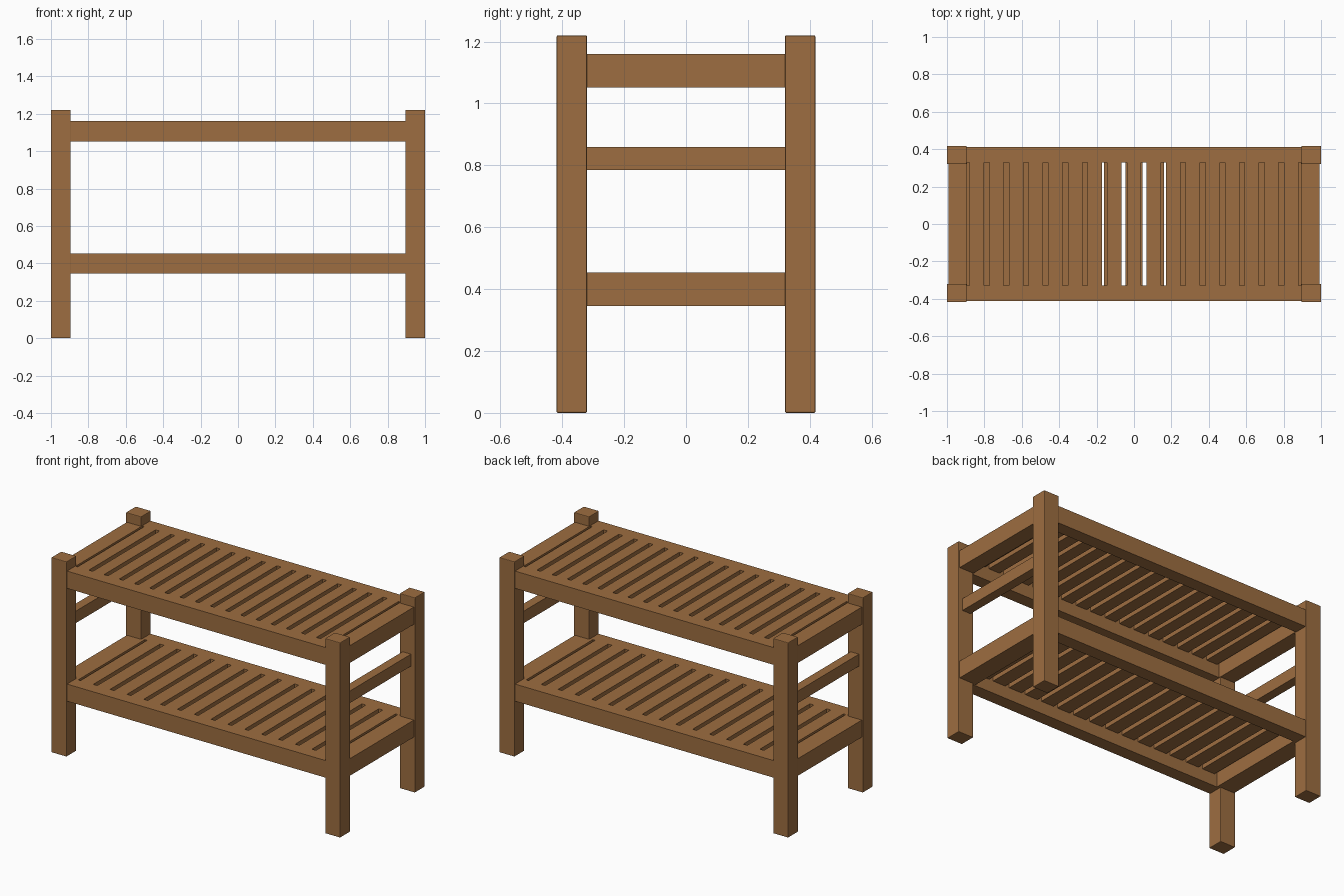
import bpy

cube = bpy.data.objects.get("Cube")
if cube:
    bpy.data.objects.remove(cube, do_unlink=True)

wood = bpy.data.materials.new("brown_wood")
wood.use_nodes = True
wood.diffuse_color = (0.34, 0.155, 0.052, 1)
wood.node_tree.nodes["Principled BSDF"].inputs["Base Color"].default_value = wood.diffuse_color


def box(name, x, y, z, bevel=0):
    """Box from (low, high) ranges on each axis."""
    spans = (x, y, z)
    bpy.ops.mesh.primitive_cube_add(size=1, location=[(a + b) / 2 for a, b in spans])
    ob = bpy.context.object
    ob.name = name
    ob.scale = [abs(b - a) for a, b in spans]
    bpy.ops.object.transform_apply(location=False, rotation=False, scale=True)
    ob.data.materials.append(wood)
    if bevel:
        mod = ob.modifiers.new("eased_edges", "BEVEL")
        mod.width = bevel
        mod.segments = 2
    return ob


def mirrored(side, low, high):
    return tuple(sorted((side * low, side * high)))


HEIGHT = 1.22
POST_X, POST_Y = 0.895, 0.32      # inner faces of the posts
RAIL_Y = 0.33                     # inner face of the long rails
GAP, SLAT_DEPTH = 0.028, 0.03
sides = (("left", 1), ("right", -1))
ends = (("front", -1), ("back", 1))

# Corner posts
for side, sx in sides:
    for end, sy in ends:
        box(f"{end}_{side}_post", mirrored(sx, POST_X, 1),
            mirrored(sy, POST_Y, 0.418), (0, HEIGHT), 0.004)

# Slatted shelves: name, bottom, top, slat count, spacing, end rail inner face
shelves = (("upper", 1.052, 1.16, 17, 0.105, 0.893),
           ("lower", 0.346, 0.453, 15, 0.1165, 0.876))
for shelf, bottom, top, count, pitch, inner in shelves:
    for end, sy in ends:
        box(f"{shelf}_{end}_rail", (-POST_X, POST_X),
            mirrored(sy, RAIL_Y, 0.412), (bottom, top))
    for side, sx in sides:
        box(f"{shelf}_{side}_rail", mirrored(sx, inner, 0.993),
            (-RAIL_Y, RAIL_Y), (bottom, top))
    for i in range(count):
        x = (i - (count - 1) / 2) * pitch
        half = (pitch - GAP) / 2
        box(f"{shelf}_slat_{i + 1}", (x - half, x + half),
            (-RAIL_Y, RAIL_Y), (top - SLAT_DEPTH, top))

# Thin end bars between the shelves
for side, sx in sides:
    box(f"{side}_middle_bar", mirrored(sx, 0.915, 0.973),
        (-POST_Y, POST_Y), (0.785, 0.86))
